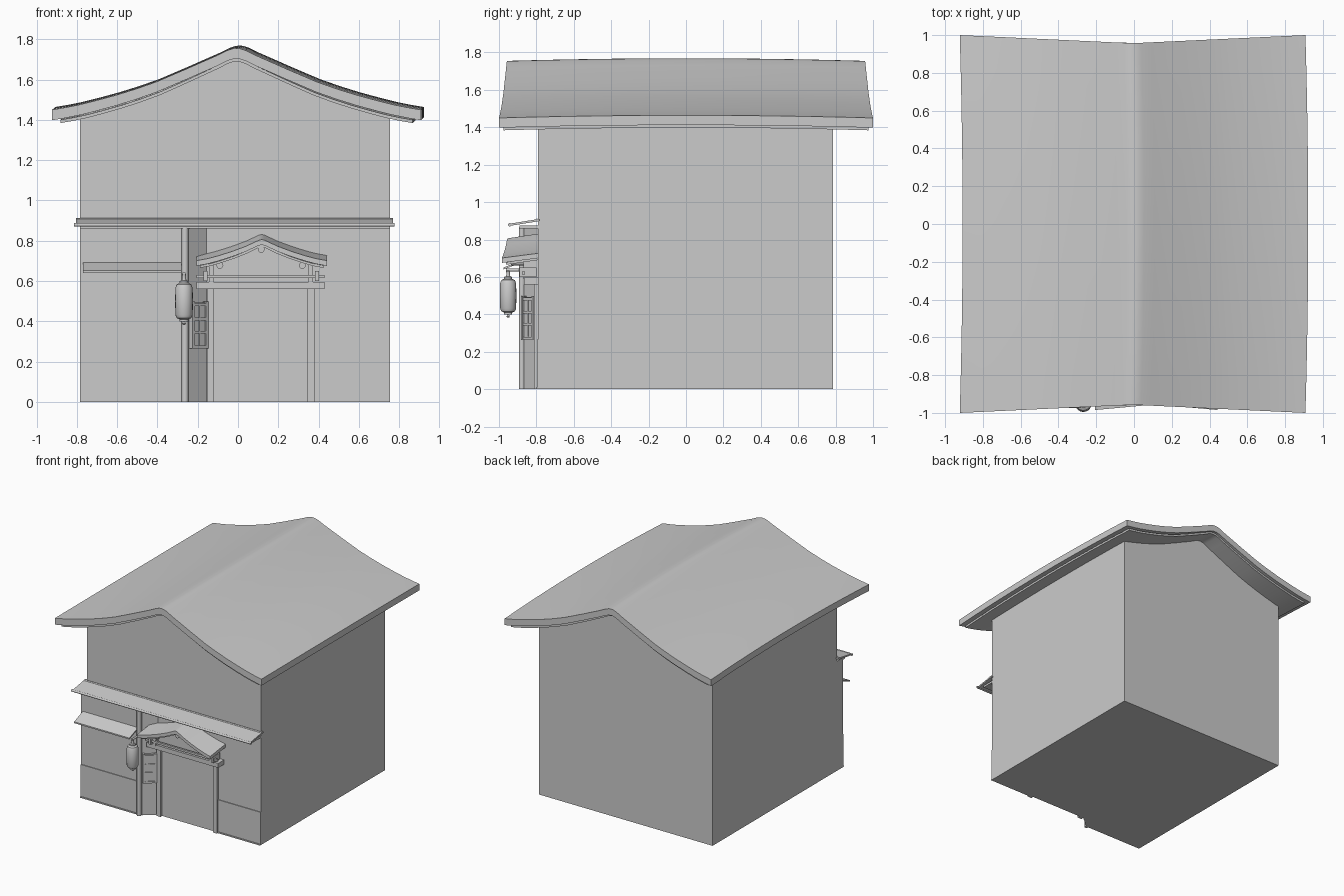
import bpy, bmesh, math
from mathutils import Matrix, Vector

if "Cube" in bpy.data.objects:
    bpy.data.objects.remove(bpy.data.objects["Cube"])


def finish(name, bm, smooth=False):
    bmesh.ops.recalc_face_normals(bm, faces=bm.faces)
    me = bpy.data.meshes.new(name)
    bm.to_mesh(me)
    bm.free()
    ob = bpy.data.objects.new(name, me)
    bpy.context.collection.objects.link(ob)
    if smooth:
        bpy.ops.object.select_all(action='DESELECT')
        ob.select_set(True)
        bpy.context.view_layer.objects.active = ob
        bpy.ops.object.shade_smooth_by_angle(angle=math.radians(35))
    return ob


def loft(name, sections, smooth=False):
    """Skin a row of matching closed loops and cap both ends."""
    bm = bmesh.new()
    rows = [[bm.verts.new(p) for p in s] for s in sections]
    n = len(rows[0])
    for a, b in zip(rows, rows[1:]):
        for i in range(n):
            j = (i + 1) % n
            bm.faces.new((a[i], a[j], b[j], b[i]))
    bm.faces.new(rows[0])
    bm.faces.new(rows[-1])
    return finish(name, bm, smooth)


def box(name, x0, x1, y0, y1, z0, z1):
    loop = [(x0, y0), (x1, y0), (x1, y1), (x0, y1)]
    return loft(name, [[(x, y, z) for x, y in loop] for z in (z0, z1)])


def slab_x(name, x0, x1, yz):
    """Cross-section in y,z swept along x."""
    return loft(name, [[(x, y, z) for y, z in yz] for x in (x0, x1)])


def rod(name, a, b, r, n=12):
    a, b = Vector(a), Vector(b)
    rot = (b - a).to_track_quat('Z', 'Y')
    ring = [rot @ Vector((r * math.cos(t), r * math.sin(t), 0))
            for t in (2 * math.pi * i / n for i in range(n))]
    return loft(name, [[p + v for v in ring] for p in (a, b)], True)


def mirror_half(half):
    return [(-x, z) for x, z in reversed(half[1:])] + half


def roof_shell(name, half, top, bottom, place, steps, inset=1.0):
    """Curved gable slab; place(x, z, t) bends it, t from -1 front to 1 back."""
    line = [(x * inset, z) for x, z in mirror_half(half)]
    loop = [(x, z - top) for x, z in line] + [(x, z - bottom) for x, z in reversed(line)]
    return loft(name, [[place(x, z, 2 * i / steps - 1) for x, z in loop]
                       for i in range(steps + 1)], True)


# Main house body with a gable top following the roof
half = [(0, 1.755), (0.02, 1.753), (0.045, 1.745), (0.1, 1.718), (0.18, 1.683), (0.25, 1.652),
        (0.4, 1.588), (0.5, 1.553), (0.6, 1.522), (0.7, 1.495), (0.78, 1.475), (0.85, 1.461),
        (0.915, 1.45)]
gable = ([(-0.785, 0), (-0.785, 1.43)] + [(x, z - 0.045) for x, z in mirror_half(half) if abs(x) < 0.75]
         + [(0.755, 1.43), (0.755, 0)])
loft("house_walls", [[(x, y, z) for x, z in gable] for y in (-0.79, 0.785)])


# Main roof, bowed along its length, plus a thin inset layer below
def bend_main(reach):
    def place(x, z, t):
        y = t * (reach + 0.043 * min(abs(x) / 0.915, 1))
        return (x - 0.0075 + 0.015 * (1 - t * t), y, z + 0.014 * (1 - t * t))
    return place


roof_shell("main_roof", half, 0, 0.052, bend_main(0.957), 12)
roof_shell("roof_underlayer", half, 0.05, 0.066, bend_main(0.935), 12, 0.955)

# Projecting left shopfront with an angled end
bay = [(-0.785, -0.785), (-0.785, -0.865), (-0.245, -0.865), (-0.15, -0.785)]
loft("left_bay", [[(x, y, z) for x, y in bay] for z in (0, 0.87)])
box("left_wainscot", -0.785, -0.275, -0.871, -0.86, 0, 0.265)
box("left_sill", -0.785, -0.275, -0.876, -0.86, 0, 0.01)
box("right_wainscot", 0.38, 0.755, -0.796, -0.785, 0, 0.265)
box("right_sill", 0.38, 0.755, -0.801, -0.785, 0, 0.01)

# Long awning across the facade
box("awning_beam", -0.785, 0.755, -0.89, -0.785, 0.86, 0.876)
slab_x("awning_top", -0.805, 0.77, [(-0.78, 0.911), (-0.78, 0.899), (-0.948, 0.872), (-0.948, 0.884)])
rod("awning_front_rod", (-0.813, -0.943, 0.879), (0.778, -0.943, 0.879), 0.009)
rod("awning_back_rod", (-0.805, -0.797, 0.904), (0.77, -0.797, 0.904), 0.008)

# Small left awning
slab_x("left_awning", -0.77, -0.28, [(-0.86, 0.695), (-0.86, 0.684), (-0.975, 0.64), (-0.975, 0.651)])

# Corner pole
rod("corner_pole", (-0.263, -0.877, 0), (-0.263, -0.877, 0.865), 0.017)

# Doorway posts and beams
for side, x in (("left", -0.155), ("right", 0.345)):
    box(side + "_door_post", x, x + 0.036, -0.812, -0.78, 0, 0.565)
box("door_lintel", -0.205, 0.43, -0.865, -0.785, 0.56, 0.596)
box("upper_tie_beam", -0.205, 0.43, -0.878, -0.862, 0.614, 0.63)
PX = 0.115
for s, side in ((-1, "left"), (1, "right")):
    x = PX + s * 0.247
    box(side + "_porch_upright", x - 0.011, x + 0.011, -0.87, -0.785, 0.59, 0.70)
    x = PX + s * 0.277
    box(side + "_bracket_block", x - 0.01, x + 0.01, -0.89, -0.8, 0.60, 0.65)
porch_gable = [(-0.13, 0.59), (0.36, 0.59), (0.36, 0.70), (PX, 0.79), (-0.13, 0.70)]
loft("porch_gable_wall", [[(x, y, z) for x, z in porch_gable] for y in (-0.835, -0.785)])

# Porch roof, tipped slightly to the front
porch = [(0, 0.832), (0.015, 0.828), (0.08, 0.798), (0.15, 0.772), (0.22, 0.75), (0.27, 0.737), (0.325, 0.727)]


def bend_porch(front):
    def place(x, z, t):
        u = (1 - t) / 2
        return (x + PX + 0.003, -0.785 - u * (front + 0.03 * abs(x) / 0.325), z - 0.026 * u)
    return place


roof_shell("porch_roof", porch, 0, 0.026, bend_porch(0.17), 3)
roof_shell("porch_roof_underlayer", porch, 0.024, 0.036, bend_porch(0.15), 3, 0.94)
for i, (dx, z) in enumerate(((-0.205, 0.678), (0, 0.757), (0.205, 0.678))):
    rod("porch_purlin_%d" % i, (PX + dx, -0.935, z), (PX + dx, -0.785, z), 0.017)

# Framed board on the angled wall
turn = Matrix.Translation((-0.197, -0.837, 0.382)) @ Matrix.Rotation(math.radians(40), 4, 'Z')


def board(name, x0, x1, z0, z1, front):
    box(name, x0, x1, -front, 0.012, z0, z1).data.transform(turn)


board("sign_board", -0.048, 0.048, -0.112, 0.112, 0.008)
for s, side in ((-1, "left"), (1, "right")):
    board("sign_stile_" + side, s * 0.044 - 0.007, s * 0.044 + 0.007, -0.117, 0.117, 0.017)
for i, z in enumerate((-0.11, -0.096 + 0.06, 0.03, 0.1)):
    board("sign_rail_%d" % i, -0.044, 0.044, z - 0.007, z + 0.007, 0.015)
board("sign_mullion", -0.003, 0.003, -0.1, 0.1, 0.012)

# Hanging lantern turned from a profile, on a short arm
prof = [(0.004, 0.382), (0.009, 0.388), (0.005, 0.398), (0.022, 0.4), (0.022, 0.41), (0.036, 0.416),
        (0.043, 0.432), (0.044, 0.5), (0.043, 0.566), (0.036, 0.583), (0.022, 0.59), (0.022, 0.6),
        (0.012, 0.603), (0.009, 0.615), (0.011, 0.63), (0.005, 0.64)]
loft("lantern", [[(-0.268 + r * math.cos(a), -0.951 + r * math.sin(a), z)
                  for a in (2 * math.pi * i / 20 for i in range(20))] for r, z in prof], True)
rod("lantern_arm", (-0.267, -0.87, 0.637), (-0.268, -0.963, 0.637), 0.008)
